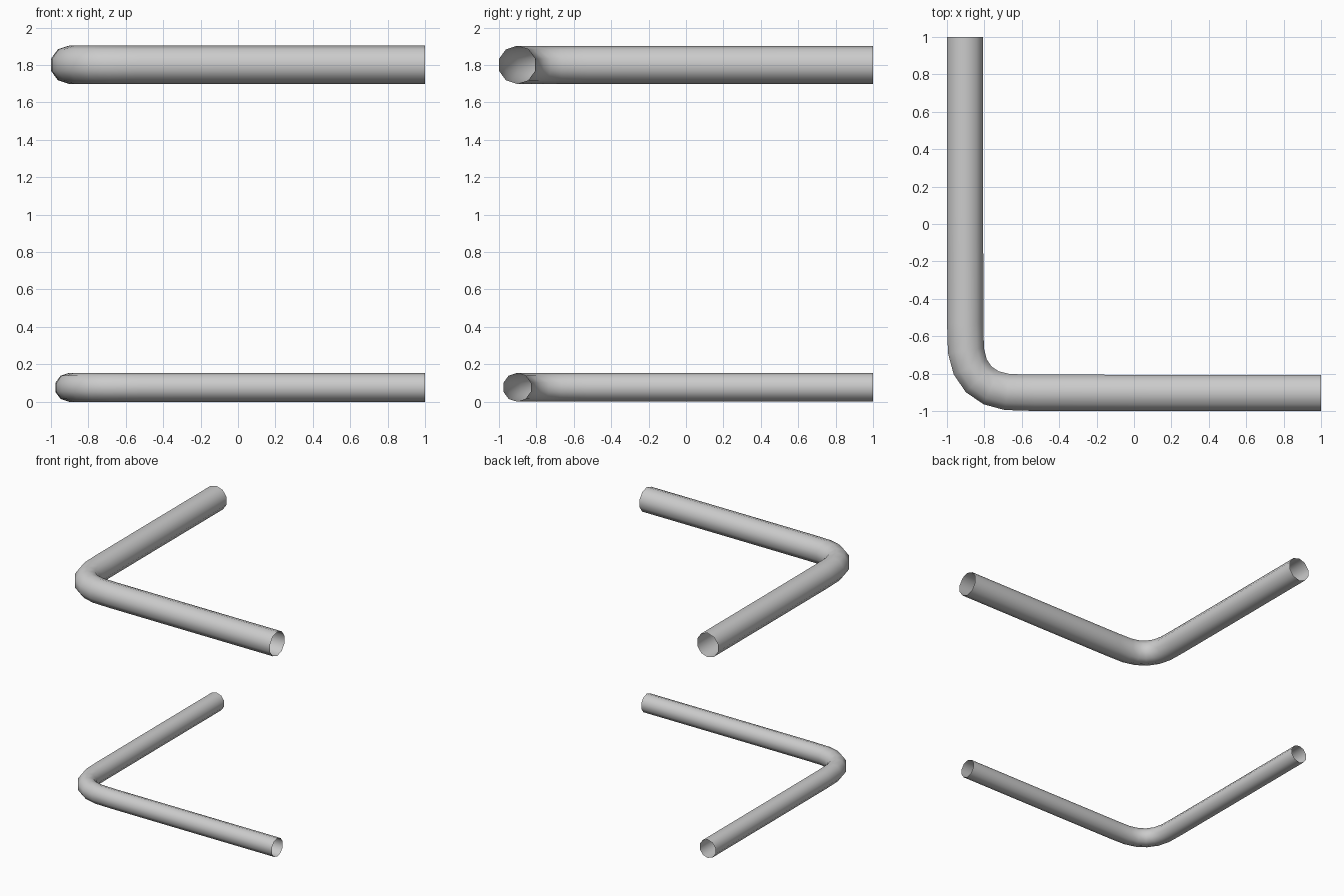
import bpy, bmesh, math
from mathutils import Vector

if "Cube" in bpy.data.objects:
    bpy.data.objects.remove(bpy.data.objects["Cube"])

SIDES = 10

# Centreline of the bent rail: one arm down to the corner, then mirrored about the diagonal
arm = [(-0.903, 1.0), (-0.903, 0.1), (-0.902, -0.53), (-0.898, -0.677), (-0.875, -0.764)]
path = arm + [(-0.83, -0.83)] + [(y, x) for x, y in reversed(arm)]
path = [Vector((x, y, 0)) for x, y in path]


def bent_pipe(name, radius, z):
    """Open-ended tube swept along the shared path."""
    bm = bmesh.new()
    rings = []
    for i, p in enumerate(path):
        before = path[max(i - 1, 0)]
        after = path[min(i + 1, len(path) - 1)]
        tangent = (p - before).normalized() + (after - p).normalized()
        tangent.normalize()
        if i == 0:
            tangent = Vector((0, -1, 0))
        elif i == len(path) - 1:
            tangent = Vector((1, 0, 0))
        side = tangent.cross(Vector((0, 0, 1)))
        ring = []
        for k in range(SIDES):
            a = 2 * math.pi * k / SIDES
            offset = side * math.sin(a) + Vector((0, 0, math.cos(a)))
            ring.append(bm.verts.new(p + offset * radius))
        rings.append(ring)
    for r0, r1 in zip(rings, rings[1:]):
        for k in range(SIDES):
            n = (k + 1) % SIDES
            face = bm.faces.new((r0[k], r0[n], r1[n], r1[k]))
            face.smooth = True
    bmesh.ops.recalc_face_normals(bm, faces=bm.faces)
    # Make sure the normals point away from the centreline
    bm.faces.ensure_lookup_table()
    first = bm.faces[0]
    if first.normal.dot(first.calc_center_median() - (path[0] + path[1]) / 2) < 0:
        bmesh.ops.reverse_faces(bm, faces=bm.faces)
    mesh = bpy.data.meshes.new(name)
    bm.to_mesh(mesh)
    bm.free()
    obj = bpy.data.objects.new(name, mesh)
    obj.location.z = z
    bpy.context.collection.objects.link(obj)


# Thick top rail and thinner bottom rail
bent_pipe("top_rail", 0.102, 1.801)
bent_pipe("bottom_rail", 0.077, 0.077)
